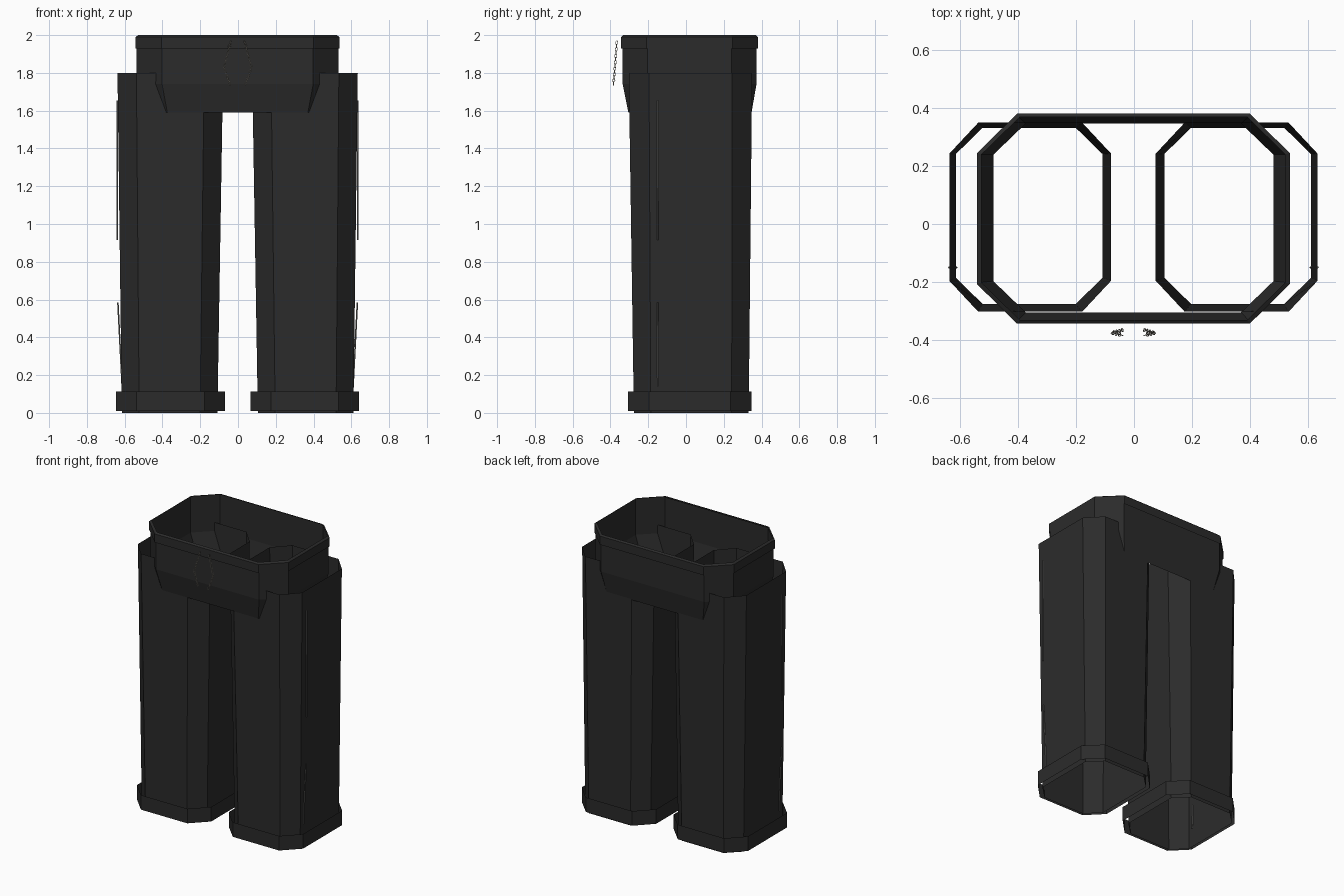
import bpy, bmesh, math
from mathutils import Vector, Matrix

if "Cube" in bpy.data.objects:
    bpy.data.objects.remove(bpy.data.objects["Cube"])

CX = -0.002  # symmetry plane of the garment


def material(name, rgb):
    m = bpy.data.materials.new(name)
    m.diffuse_color = (*rgb, 1)
    m.use_nodes = True
    m.node_tree.nodes["Principled BSDF"].inputs["Base Color"].default_value = m.diffuse_color
    return m


CLOTH = material("black cloth", (0.024, 0.024, 0.024))
METAL = material("pale metal", (0.42, 0.39, 0.33))
TRIM = material("grey trim", (0.22, 0.22, 0.21))


def finish(name, bm, mat):
    mesh = bpy.data.meshes.new(name)
    bm.to_mesh(mesh)
    bm.free()
    mesh.materials.append(mat)
    ob = bpy.data.objects.new(name, mesh)
    bpy.context.collection.objects.link(ob)
    return ob


def octagon(x0, x1, y0, y1, cx, cy):
    """Rectangle with its corners cut by cx, cy, counter-clockwise."""
    return [(x0 + cx, y0), (x1 - cx, y0), (x1, y0 + cy), (x1, y1 - cy),
            (x1 - cx, y1), (x0 + cx, y1), (x0, y1 - cy), (x0, y0 + cy)]


def tube(name, rings, side=1):
    """Open skin through octagon rings: (z, octagon arguments)."""
    bm = bmesh.new()
    loops = [[bm.verts.new((CX + side * x, y, z)) for x, y in octagon(*o)]
             for z, o in rings]
    for a, b in zip(loops, loops[1:]):
        for i in range(8):
            j = (i + 1) % 8
            bm.faces.new((a[i], a[j], b[j], b[i]))
    if side < 0:
        bmesh.ops.reverse_faces(bm, faces=bm.faces[:])
    return finish(name, bm, CLOTH)


def rod(name, p, q, r):
    """Thin square strip between two points."""
    p, q = Vector(p), Vector(q)
    d = q - p
    bm = bmesh.new()
    bmesh.ops.create_cone(bm, cap_ends=True, segments=4, radius1=r, radius2=r,
                          depth=d.length)
    bm.transform(Matrix.Translation((p + q) / 2)
                 @ d.to_track_quat('Z', 'Y').to_matrix().to_4x4())
    return finish(name, bm, TRIM)


def add_link(bm, centre, direction, twist, length=0.011, width=0.006, r=0.0017):
    """One oval chain link lying along the direction."""
    m = (Matrix.Translation(centre)
         @ direction.to_track_quat('Z', 'Y').to_matrix().to_4x4()
         @ Matrix.Rotation(twist, 4, 'Z'))
    n, k = 10, 5
    grid = []
    for i in range(n):
        a = 2 * math.pi * i / n
        row = []
        for j in range(k):
            b = 2 * math.pi * j / k
            row.append(bm.verts.new(m @ Vector((
                (width + r * math.cos(b)) * math.cos(a), r * math.sin(b),
                (length + r * math.cos(b)) * math.sin(a)))))
        grid.append(row)
    for i in range(n):
        for j in range(k):
            u, v = (i + 1) % n, (j + 1) % k
            bm.faces.new((grid[i][j], grid[i][v], grid[u][v], grid[u][j]))


# Legs, cuffs and side piping
for label, s in (("right", 1), ("left", -1)):
    tube(label + "_leg", [
        (0.0, (0.107, 0.613, -0.276, 0.332, 0.092, 0.09)),
        (1.8, (0.077, 0.636, -0.303, 0.35, 0.1, 0.107))], s)
    tube(label + "_cuff", [
        (0.01, (0.068, 0.643, -0.306, 0.346, 0.108, 0.11)),
        (0.112, (0.068, 0.643, -0.306, 0.346, 0.108, 0.11))], s)
    rod(label + "_upper_piping", (CX + s * 0.637, -0.15, 0.915),
        (CX + s * 0.637, -0.15, 1.655), 0.004)
    rod(label + "_lower_piping", (CX + s * 0.611, -0.15, 0.135),
        (CX + s * 0.634, -0.15, 0.585), 0.004)

# Hip section tapering in below the waist
tube("hips", [
    (1.59, (-0.484, 0.484, -0.305, 0.347, 0.112, 0.108)),
    (1.74, (-0.535, 0.535, -0.335, 0.373, 0.135, 0.132)),
    (1.99, (-0.535, 0.535, -0.335, 0.373, 0.135, 0.132))])

# Waistband with a narrow bevelled lip
tube("waistband", [
    (1.93, (-0.54, 0.54, -0.344, 0.381, 0.138, 0.136)),
    (1.99, (-0.54, 0.54, -0.344, 0.381, 0.138, 0.136)),
    (2.0, (-0.525, 0.525, -0.332, 0.37, 0.133, 0.13))])

# Two hanging chains on the front of the waist
for label, s in (("right", 1), ("left", -1)):
    path = [Vector((CX + s * x, y, z)) for x, y, z in
            ((0.036, -0.366, 1.968), (0.073, -0.376, 1.83), (0.04, -0.384, 1.738))]
    bm = bmesh.new()
    count = 0
    for p, q in zip(path, path[1:]):
        n = round((q - p).length / 0.017)
        for i in range(n):
            add_link(bm, p.lerp(q, (i + 0.5) / n), q - p, math.pi / 2 * (count % 2))
            count += 1
    finish(label + "_chain", bm, METAL)
